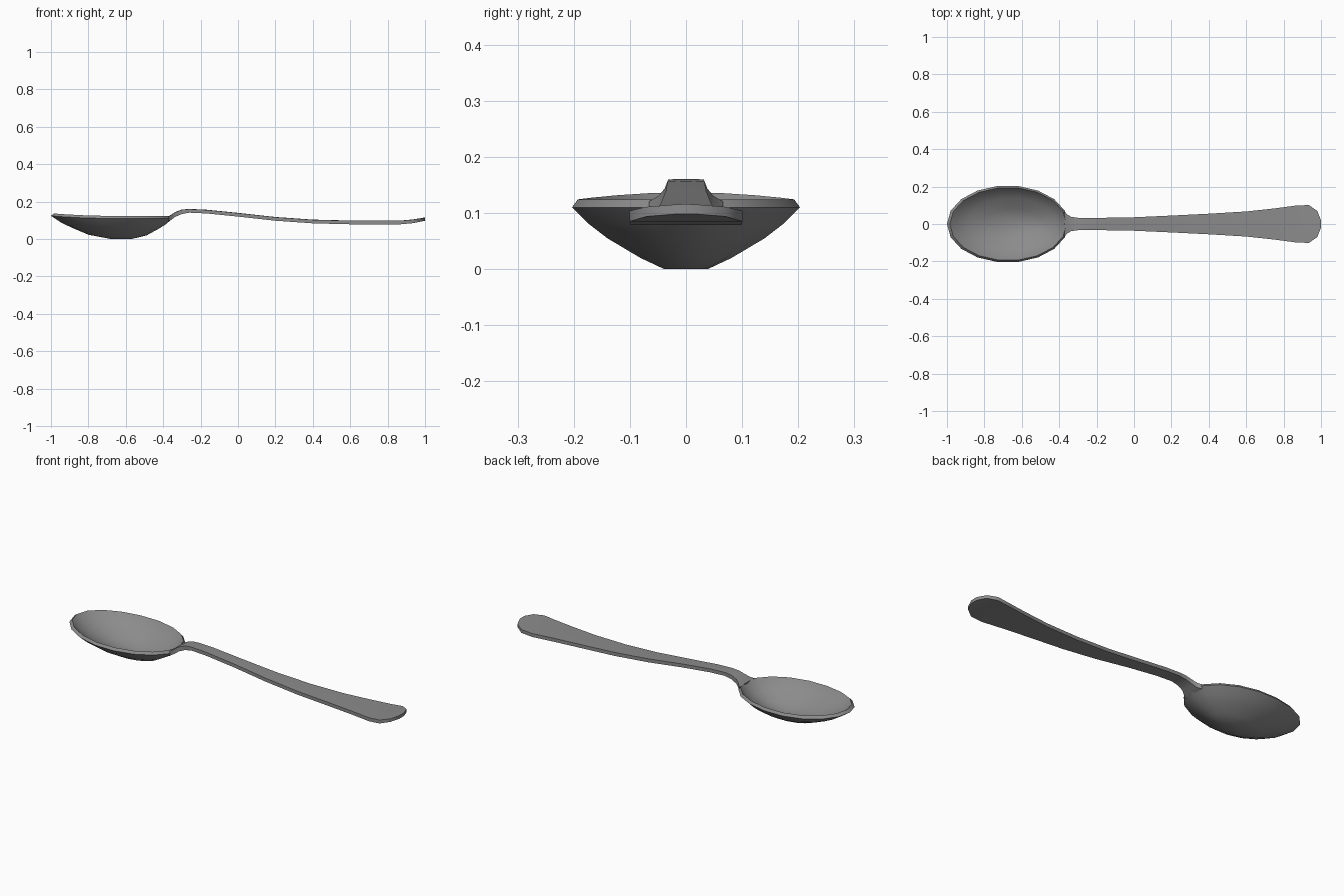
import bpy, bmesh, math

if "Cube" in bpy.data.objects:
    bpy.data.objects.remove(bpy.data.objects["Cube"])

# Dark grey metal
steel = bpy.data.materials.new("dark_steel")
steel.diffuse_color = (0.26, 0.26, 0.26, 1)
steel.use_nodes = True
steel.node_tree.nodes["Principled BSDF"].inputs["Base Color"].default_value = steel.diffuse_color


def finish(name, bm):
    bmesh.ops.recalc_face_normals(bm, faces=bm.faces[:])
    me = bpy.data.meshes.new(name)
    bm.to_mesh(me)
    bm.free()
    me.materials.append(steel)
    ob = bpy.data.objects.new(name, me)
    bpy.context.collection.objects.link(ob)
    bpy.ops.object.select_all(action='DESELECT')
    ob.select_set(True)
    bpy.context.view_layer.objects.active = ob
    bpy.ops.object.shade_smooth_by_angle(angle=math.radians(40))


def loft(name, rings):
    """Skin a list of equal-length point rings and cap both ends."""
    bm = bmesh.new()
    loops = [[bm.verts.new(p) for p in ring] for ring in rings]
    n = len(loops[0])
    for a, b in zip(loops, loops[1:]):
        for i in range(n):
            j = (i + 1) % n
            bm.faces.new((a[i], a[j], b[j], b[i]))
    bm.faces.new(loops[0][::-1])
    bm.faces.new(loops[-1])
    finish(name, bm)


# Bowl: (x scale, y scale, height) from the outer base over the rim to the inner base
SIDES = 18


def bowl_ring(sx, sy, z):
    ring = []
    for i in range(SIDES):
        a = 2 * math.pi * i / SIDES
        c = math.cos(a)
        lift = 0.014 * sx * sx * max(0, -c) ** 2
        ring.append((-0.615 - 0.06 * sx + 0.325 * sx * c,
                     0.206 * sy * math.sin(a), z + lift))
    return ring


bowl_profile = [(0.17, 0.19, 0), (0.48, 0.40, 0.02), (0.72, 0.69, 0.055),
                (0.87, 0.85, 0.08), (1, 1, 0.11),
                (0.96, 0.95, 0.124), (0.93, 0.92, 0.116), (0.85, 0.83, 0.093),
                (0.72, 0.68, 0.070), (0.48, 0.40, 0.037), (0.17, 0.19, 0.016)]
loft("bowl", [bowl_ring(*p) for p in bowl_profile])

# Handle: (x, half width, centre height, half thickness)
stations = [(-0.371, 0.066, 0.109, 0.013), (-0.355, 0.049, 0.118, 0.014),
            (-0.335, 0.038, 0.132, 0.013), (-0.30, 0.033, 0.146, 0.012),
            (-0.26, 0.032, 0.151, 0.010), (-0.17, 0.033, 0.147, 0.010),
            (0.0, 0.036, 0.130, 0.010), (0.2, 0.045, 0.108, 0.010),
            (0.4, 0.055, 0.094, 0.010), (0.6, 0.067, 0.089, 0.010),
            (0.75, 0.083, 0.089, 0.010), (0.87, 0.099, 0.089, 0.010),
            (0.935, 0.101, 0.095, 0.010), (0.98, 0.07, 0.103, 0.009),
            (1.0, 0.02, 0.107, 0.009)]
section = [(-1, -1), (0, -1), (1, -1), (1, 0.9), (0, 1), (-1, 0.9)]
loft("handle", [[(x, w * u, z + t * v) for u, v in section]
                for x, w, z, t in stations])
